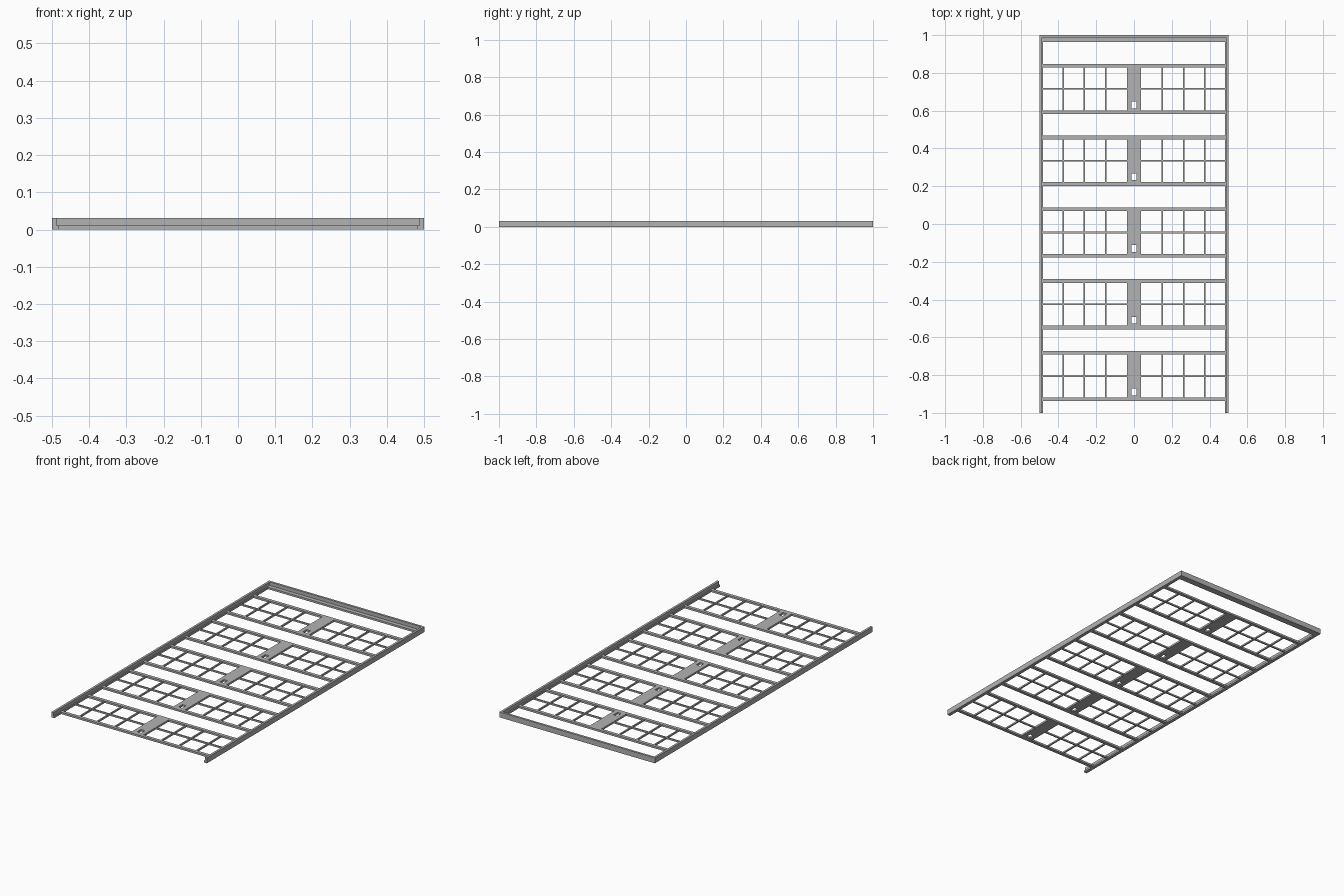
import bpy, bmesh
from mathutils import Vector

if "Cube" in bpy.data.objects:
    bpy.data.objects.remove(bpy.data.objects["Cube"])

H = 0.031       # wall height
T = 0.011       # lattice height
WALL = 0.487    # inner face of side wall
LEDGE = 0.481   # inner edge of side ledge

grey = bpy.data.materials.new("mid_grey")
grey.diffuse_color = (0.45, 0.45, 0.45, 1)
grey.use_nodes = True
grey.node_tree.nodes["Principled BSDF"].inputs["Base Color"].default_value = grey.diffuse_color


def finish(name, bm):
    bmesh.ops.recalc_face_normals(bm, faces=bm.faces[:])
    me = bpy.data.meshes.new(name)
    bm.to_mesh(me)
    bm.free()
    me.materials.append(grey)
    ob = bpy.data.objects.new(name, me)
    bpy.context.collection.objects.link(ob)
    return ob


def extrude(name, points, offset):
    """Extrude a flat polygon along an offset vector."""
    bm = bmesh.new()
    face = bm.faces.new([bm.verts.new(p) for p in points])
    new = bmesh.ops.extrude_face_region(bm, geom=[face])["geom"]
    bmesh.ops.translate(bm, vec=Vector(offset),
                        verts=[v for v in new if isinstance(v, bmesh.types.BMVert)])
    return finish(name, bm)


def box(name, x0, x1, y0, y1, z0=0.0, z1=T):
    return extrude(name, [(x0, y0, z0), (x1, y0, z0), (x1, y1, z0), (x0, y1, z0)],
                   (0, 0, z1 - z0))


# L-shaped side rails, open at the front
for side, s in (("left", -1), ("right", 1)):
    prof = [(0.5, 0), (LEDGE, 0), (LEDGE, T), (WALL, T), (WALL, H), (0.5, H)]
    extrude(side + "_rail", [(s * x, -1, z) for x, z in prof], (0, 2, 0))

# L-shaped back rail with a wider ledge
prof = [(1, 0), (0.963, 0), (0.963, T), (0.987, T), (0.987, H), (1, H)]
extrude("back_rail", [(-WALL, y, z) for y, z in prof], (2 * WALL, 0, 0))


def plate_with_slot(name, yc, half_len):
    """Centre plate pierced by a rectangular slot near its front end."""
    bm = bmesh.new()
    outer = [(-0.037, yc - half_len), (0.037, yc - half_len),
             (0.037, yc + half_len), (-0.037, yc + half_len)]
    ys = yc - 0.085
    inner = [(-0.012, ys - 0.018), (0.012, ys - 0.018),
             (0.012, ys + 0.018), (-0.012, ys + 0.018)]
    rings = [[bm.verts.new((x, y, z)) for x, y in loop]
             for loop in (outer, inner) for z in (0, T)]
    o0, o1, i0, i1 = rings
    for a, b in ((o0, o1), (o1, i1), (i1, i0), (i0, o0)):
        for k in range(4):
            n = (k + 1) % 4
            bm.faces.new((a[k], a[n], b[n], b[k]))
    finish(name, bm)


# Five lattice bays
BAR = 0.0095    # half width of cross bars
WIRE = 0.004    # half width of thin bars
GAP = 0.123     # bay centre to cross bar centre
for i in range(5):
    yc = 0.715 - 0.38 * i
    n = f"_{i + 1}"
    for end, s in (("front", -1), ("back", 1)):
        y = yc + s * GAP
        box(f"{end}_cross_bar{n}", -LEDGE, LEDGE, y - BAR, y + BAR)
    inner = GAP - BAR
    plate_with_slot("centre_plate" + n, yc, inner)
    for side, s in (("left", -1), ("right", 1)):
        xs = sorted((s * 0.037, s * LEDGE))
        box(f"{side}_long_wire{n}", xs[0], xs[1], yc - WIRE, yc + WIRE, 0.001, 0.010)
        for k in range(1, 4):
            x = s * (0.0375 + 0.1125 * k)
            box(f"{side}_short_wire{n}_{k}", x - WIRE, x + WIRE,
                yc - inner, yc + inner, 0.001, 0.010)
